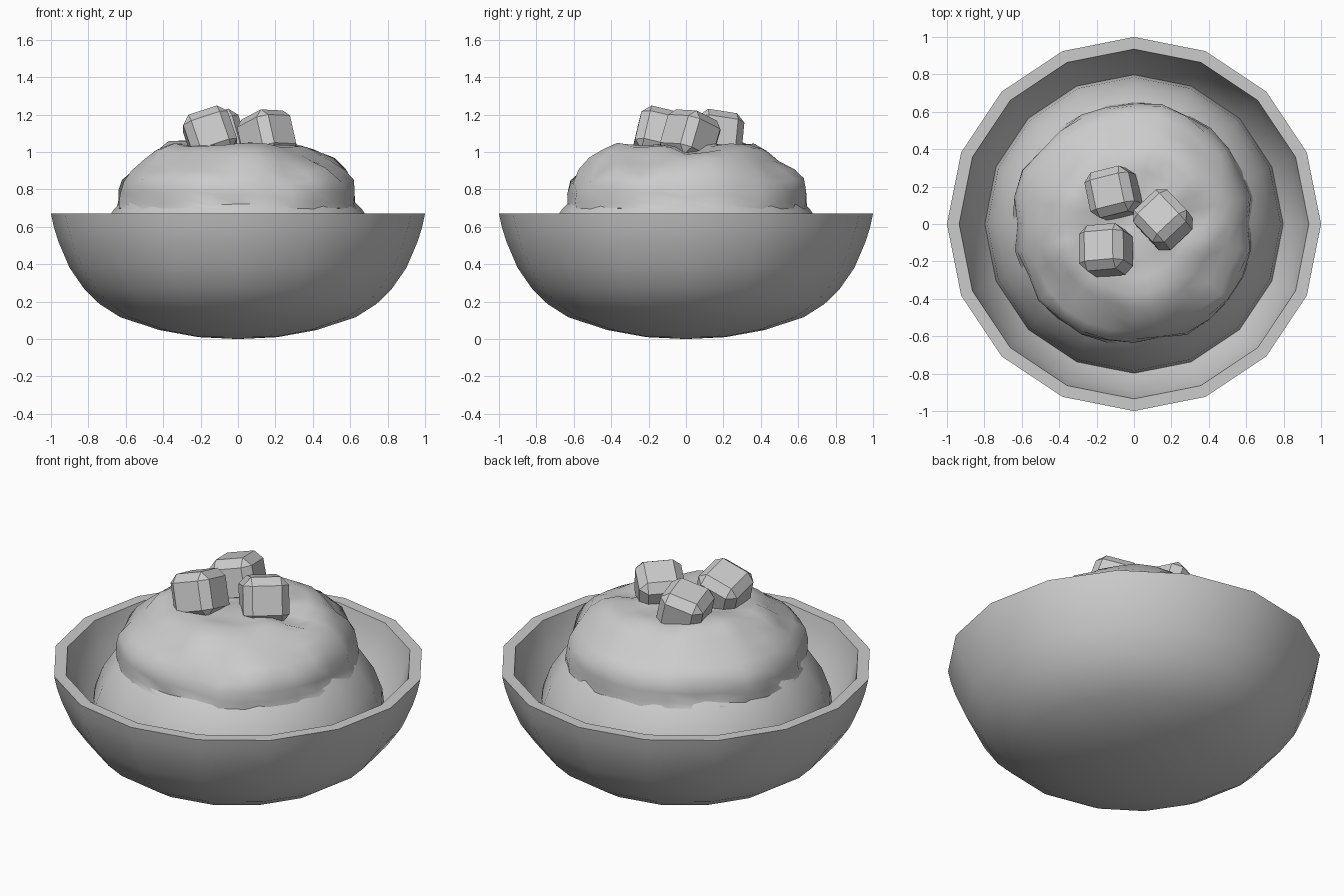
import bpy, bmesh, math
from math import sin, cos, pi, radians, exp
from mathutils import noise, Vector

if "Cube" in bpy.data.objects:
    bpy.data.objects.remove(bpy.data.objects["Cube"])


def lathe(name, profile, sides, angle=35, warp=None):
    """Revolve (r, z) points round z; a zero radius closes to a pole."""
    bm = bmesh.new()
    rings = []
    for i, (r, z) in enumerate(profile):
        if r < 1e-5:
            pts = [(0, 0, z)]
        else:
            pts = [(r * cos(2 * pi * k / sides), r * sin(2 * pi * k / sides), z) for k in range(sides)]
        rings.append([bm.verts.new(warp(Vector(p), i) if warp else p) for p in pts])
    for a, b in zip(rings, rings[1:]):
        for k in range(sides):
            quad = [a[k % len(a)], a[(k + 1) % sides % len(a)],
                    b[(k + 1) % sides % len(b)], b[k % len(b)]]
            bm.faces.new(list(dict.fromkeys(quad)))
    bmesh.ops.recalc_face_normals(bm, faces=bm.faces)
    mesh = bpy.data.meshes.new(name)
    bm.to_mesh(mesh)
    bm.free()
    ob = bpy.data.objects.new(name, mesh)
    bpy.context.collection.objects.link(ob)
    bpy.ops.object.select_all(action='DESELECT')
    ob.select_set(True)
    bpy.context.view_layer.objects.active = ob
    bpy.ops.object.shade_smooth_by_angle(angle=radians(angle))
    return ob


def arc(radius, height, centre, n=8):
    """Quarter ellipse from the pole out to the equator."""
    return [(radius * sin(pi / 2 * i / n), centre + height * cos(pi / 2 * i / n)) for i in range(n + 1)]


# Bowl: thick, full-bellied shell with a flat rim
outer = [(0, 0), (0.21, 0.01), (0.42, 0.048), (0.63, 0.117), (0.74, 0.187), (0.82, 0.265),
         (0.90, 0.38), (0.96, 0.52), (0.985, 0.60), (1, 0.67)]
inner = [(r * 0.935, 0.67 - (0.67 - z) * 0.91) for r, z in reversed(outer)]
lathe("bowl", outer + inner, 16)

# Ice dome resting in the bowl
lathe("ice_dome", arc(0.80, 0.65, 0.33) + [(0.80, 0.28), (0, 0.28)], 16)

# Lumpy topping draped over the dome
top = [(0, 1.04), (0.10, 1.04), (0.20, 1.045), (0.29, 1.045), (0.37, 1.04), (0.44, 1.00),
       (0.51, 0.95), (0.58, 0.895), (0.625, 0.84), (0.64, 0.78), (0.645, 0.73), (0.65, 0.695),
       (0.60, 0.68)]


def lumps(p, ring):
    if ring >= 11:
        p.z += 0.018 * noise.noise(p * 9)
        return p
    n = noise.noise(p * 5.5 + Vector((3, 1, 7)))
    out = Vector((p.x, p.y, 0)) * 0.06 * n
    dip = 0.07 * exp(-((p.x - 0.33) ** 2 + (p.y - 0.02) ** 2) / 0.012)
    return p + out + Vector((0, 0, 0.035 * n - dip))


lathe("topping", top, 28, 40, lumps)

# Bevelled cubes scattered on top: position and tilt
for i, (loc, rot) in enumerate([((-0.15, -0.14, 1.09), (-14, -18, 5)),
                                ((-0.11, 0.165, 1.08), (-9, -14, 14)),
                                ((0.155, 0.022, 1.08), (-20, 2, 43))]):
    bpy.ops.mesh.primitive_cube_add(size=0.25, location=loc, rotation=[radians(a) for a in rot])
    cube = bpy.context.object
    cube.name = f"fruit_cube_{i + 1}"
    bevel = cube.modifiers.new("bevel", 'BEVEL')
    bevel.width = 0.045
    bevel.segments = 1
